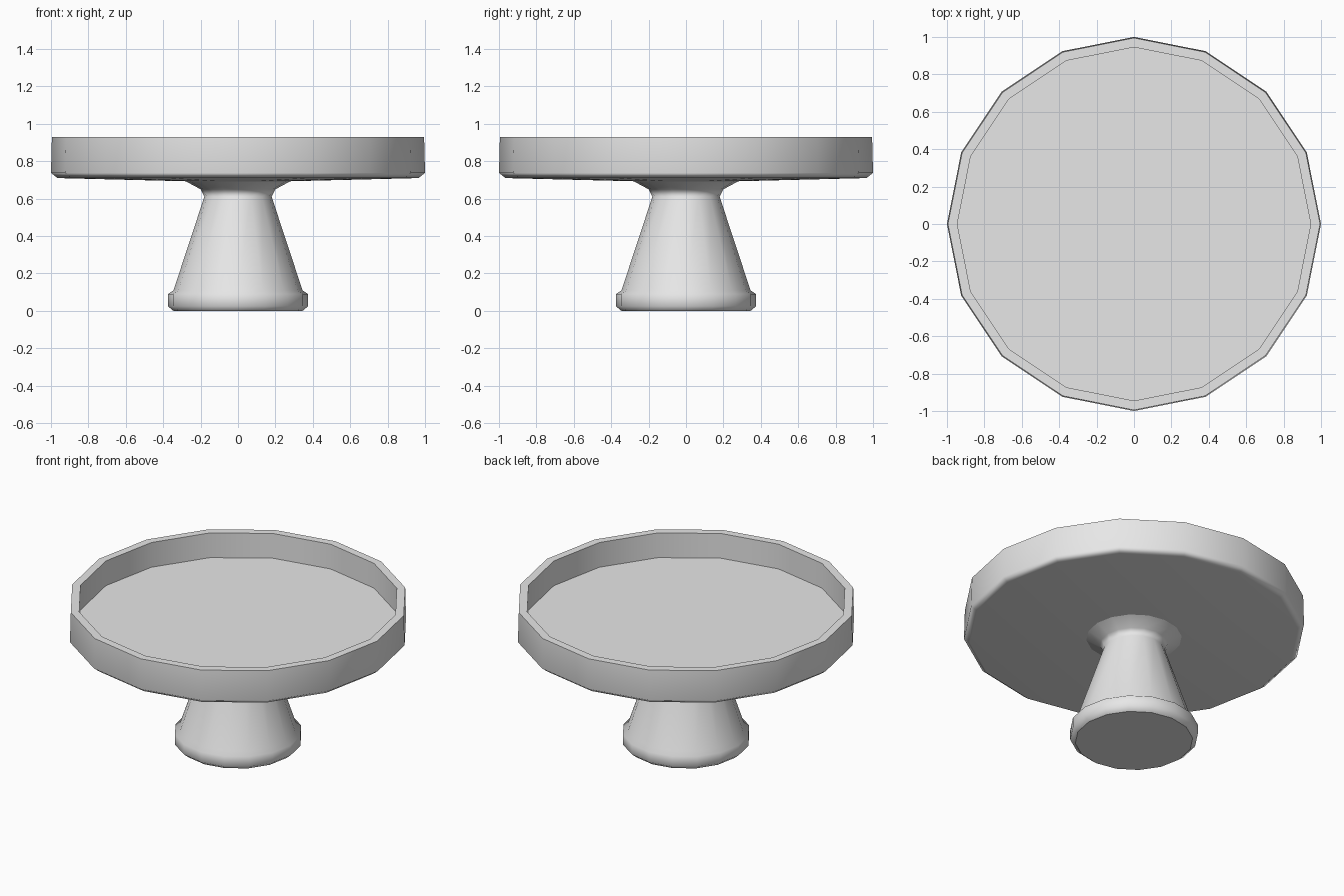
import bpy, bmesh
from math import cos, sin, tau

SIDES = 16

cube = bpy.data.objects.get("Cube")
if cube:
    bpy.data.objects.remove(cube)

# Single grey finish
grey = bpy.data.materials.new("plain grey")
grey.use_nodes = True
colour = (0.8, 0.8, 0.8, 1)
grey.diffuse_color = colour
grey.node_tree.nodes["Principled BSDF"].inputs["Base Color"].default_value = colour


def lathe(name, profile, sharp_rings, cap_start=False, cap_end=False):
    """Turn a (radius, height) profile around z; listed rings stay sharp."""
    bm = bmesh.new()
    rings = [[bm.verts.new((r * cos(tau * i / SIDES), r * sin(tau * i / SIDES), z))
              for i in range(SIDES)] for r, z in profile]
    for low, high in zip(rings, rings[1:]):
        for i in range(SIDES):
            j = (i + 1) % SIDES
            bm.faces.new((low[i], low[j], high[j], high[i]))
    if cap_start:
        bm.faces.new(rings[0][::-1])
    if cap_end:
        bm.faces.new(rings[-1])
    for face in bm.faces:
        face.smooth = True
    for k in sharp_rings:
        for i in range(SIDES):
            bm.edges.get((rings[k][i], rings[k][(i + 1) % SIDES])).smooth = False
    mesh = bpy.data.meshes.new(name)
    bm.to_mesh(mesh)
    bm.free()
    mesh.materials.append(grey)
    obj = bpy.data.objects.new(name, mesh)
    bpy.context.collection.objects.link(obj)
    # Large faces stay flat, bevels blend softly
    weighted = obj.modifiers.new("Weighted Normal", 'WEIGHTED_NORMAL')
    weighted.keep_sharp = True
    return obj


# Foot with bevelled rim, tapering stem and flared neck
lathe("pedestal",
      [(0.345, 0), (0.375, 0.025), (0.375, 0.09), (0.345, 0.11),
       (0.18, 0.61), (0.2, 0.65), (0.28, 0.693)],
      sharp_rings=[0], cap_start=True)

# Shallow tray: underside, bevelled wall, rim and recessed floor
lathe("tray",
      [(0.28, 0.693), (0.965, 0.71), (1, 0.738), (0.995, 0.93),
       (0.945, 0.93), (0.945, 0.77)],
      sharp_rings=[3, 4, 5], cap_end=True)
